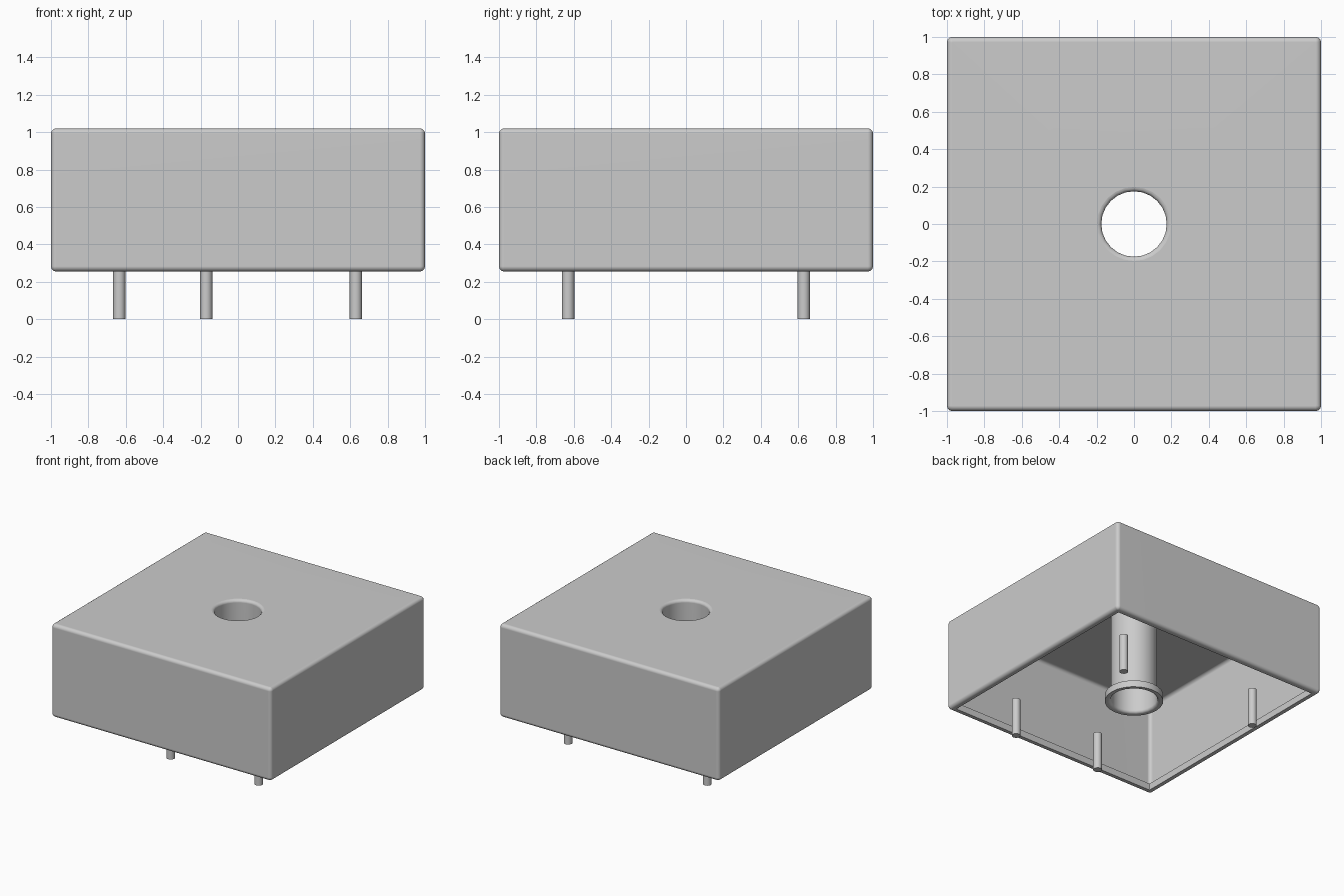
import bpy, bmesh, math
from mathutils import Vector

cube = bpy.data.objects.get("Cube")
if cube:
    bpy.data.objects.remove(cube)

GREY = (0.6, 0.6, 0.6, 1.0)
mat = bpy.data.materials.new("light_grey_plastic")
mat.use_nodes = True
mat.diffuse_color = GREY
mat.node_tree.nodes["Principled BSDF"].inputs["Base Color"].default_value = GREY

BOTTOM, TOP, RECESS = 0.255, 1.02, 0.31   # case heights and recessed floor level
PER_QUARTER = 6                           # ring points per quarter turn


def circle_ring(r, z):
    n = PER_QUARTER * 4
    return [Vector((r * math.cos(2 * math.pi * i / n),
                    r * math.sin(2 * math.pi * i / n), z)) for i in range(n)]


def square_ring(half, z, corner):
    """Rounded square: one mid-side point and a corner arc per quarter."""
    points = []
    c = half - corner
    for q in range(4):
        quarter = [Vector((half, 0, z))]
        for k in range(PER_QUARTER - 1):
            a = math.pi / 2 * k / (PER_QUARTER - 2)
            quarter.append(Vector((c + corner * math.cos(a), c + corner * math.sin(a), z)))
        for p in quarter:
            for _ in range(q):
                p = Vector((-p.y, p.x, p.z))
            points.append(p)
    return points


def fillet(cx, cz, r, start, end, steps=4):
    """Arc points (offset, z) from start to end degrees."""
    out = []
    for i in range(steps + 1):
        a = math.radians(start + (end - start) * i / steps)
        out.append((cx + r * math.cos(a), cz + r * math.sin(a)))
    return out


def finish(bm, name):
    mesh = bpy.data.meshes.new(name)
    bm.to_mesh(mesh)
    bm.free()
    mesh.materials.append(mat)
    obj = bpy.data.objects.new(name, mesh)
    bpy.context.collection.objects.link(obj)
    bpy.ops.object.select_all(action='DESELECT')
    obj.select_set(True)
    bpy.context.view_layer.objects.active = obj
    bpy.ops.object.shade_smooth_by_angle(angle=math.radians(35))
    mod = obj.modifiers.new("even_shading", 'WEIGHTED_NORMAL')
    mod.keep_sharp = True
    return obj


def loft(name, rings):
    bm = bmesh.new()
    loops = [[bm.verts.new(p) for p in ring] for ring in rings]
    for a, b in zip(loops, loops[1:]):
        n = len(a)
        for i in range(n):
            j = (i + 1) % n
            bm.faces.new((a[i], a[j], b[j], b[i]))
    return finish(bm, name)


# Case: inner lip, flat rim, rounded walls and top up to the hole
R = 0.028
profile = ([(0.95, RECESS), (0.95, BOTTOM)]
           + fillet(1 - R, BOTTOM + R, R, -90, 0)
           + fillet(1 - R, TOP - R, R, 0, 90))
rings = [square_ring(h, z, max(0.004, h - (1 - R))) for h, z in profile]
rings.append(circle_ring(0.198, TOP))
loft("case", rings)

# Centre tube: rounded mouth at the top, bore, flanged collar at the bottom
B, F = 0.175, 0.023
tube = (fillet(B + F, TOP - F, F, 90, 180)
        + fillet(B + F, BOTTOM + F, F, 180, 270)
        + [(0.22, BOTTOM), (0.22, RECESS)])
loft("centre_tube", [circle_ring(r, z) for r, z in tube])

# Four contact pins
PINS = {"front_left_pin": (0.63, -0.63), "front_middle_pin": (-0.17, -0.63),
        "back_left_pin": (0.63, 0.63), "back_right_pin": (-0.635, 0.63)}
for name, (x, y) in PINS.items():
    bm = bmesh.new()
    bmesh.ops.create_cone(bm, cap_ends=True, segments=16, radius1=0.033,
                          radius2=0.033, depth=RECESS)
    bmesh.ops.translate(bm, verts=bm.verts, vec=(x, y, RECESS / 2))
    finish(bm, name)
